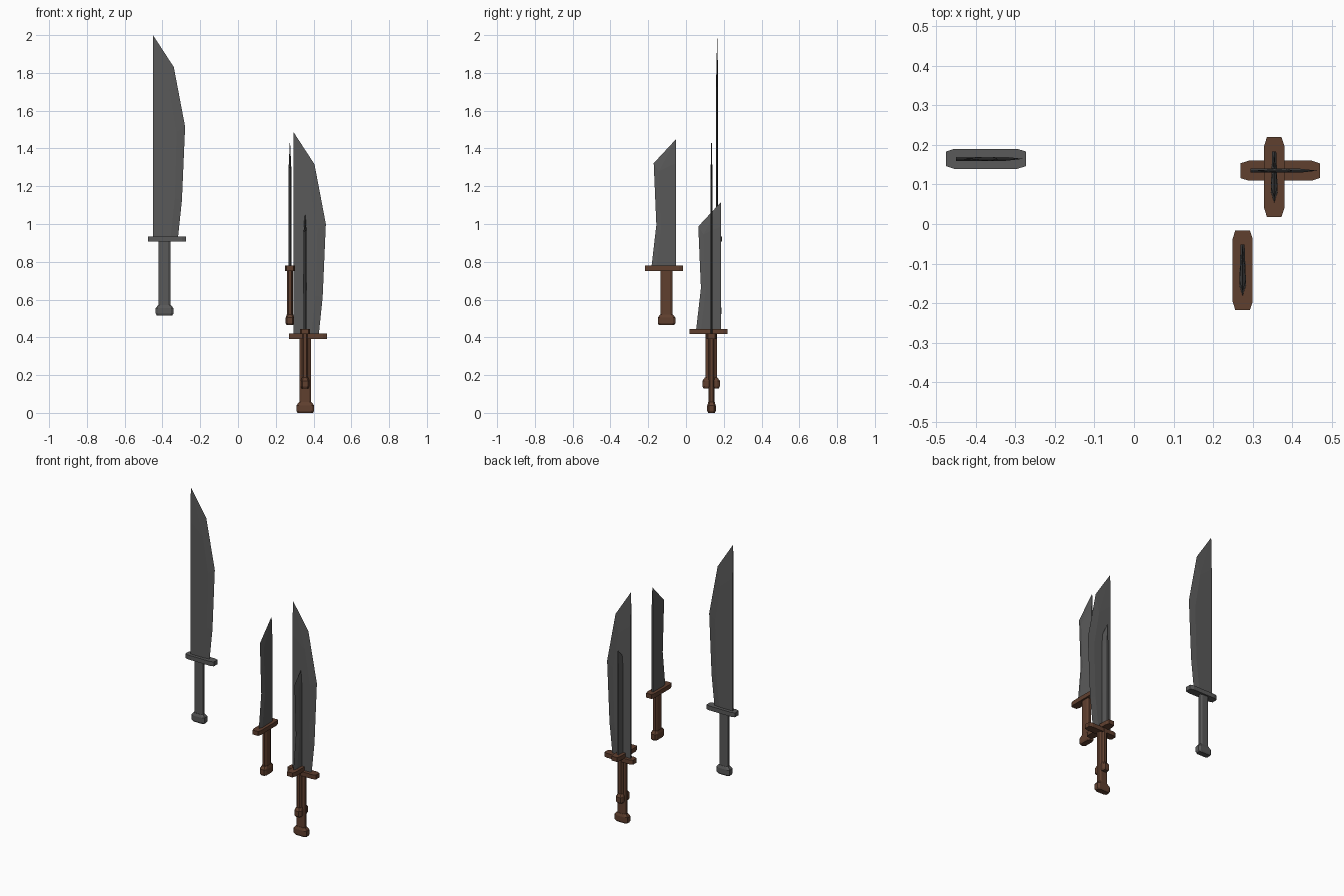
import bpy, bmesh, math

if "Cube" in bpy.data.objects:
    bpy.data.objects.remove(bpy.data.objects["Cube"])

def material(name, color):
    m = bpy.data.materials.new(name)
    m.diffuse_color = color
    m.use_nodes = True
    m.node_tree.nodes["Principled BSDF"].inputs["Base Color"].default_value = m.diffuse_color
    return m

STEEL = material("dark_steel", (0.10, 0.10, 0.10, 1))
WOOD = material("brown_wood", (0.115, 0.05, 0.028, 1))

def finish(bm, name, mat, loc, turn):
    bmesh.ops.recalc_face_normals(bm, faces=bm.faces)
    me = bpy.data.meshes.new(name)
    bm.to_mesh(me)
    bm.free()
    me.materials.append(mat)
    ob = bpy.data.objects.new(name, me)
    ob.location = loc
    ob.rotation_euler.z = turn
    bpy.context.collection.objects.link(ob)

def loft(name, sections, cu, cv, centre, mat, loc, turn):
    """Stack of chamfered rectangles: sections are (z, width, depth)."""
    bm = bmesh.new()
    rings = []
    for z, w, d in sections:
        a, b = w / 2, d / 2
        pts = [(a, b - cv), (a - cu, b), (cu - a, b), (-a, b - cv),
               (-a, cv - b), (cu - a, -b), (a - cu, -b), (a, cv - b)]
        rings.append([bm.verts.new((centre + x, y, z)) for x, y in pts])
    for r, s in zip(rings, rings[1:]):
        for i in range(8):
            j = (i + 1) % 8
            bm.faces.new((r[i], r[j], s[j], s[i]))
    bm.faces.new(rings[0])
    bm.faces.new(rings[-1])
    finish(bm, name, mat, loc, turn)

def blade(name, spine, rows, tip, t, ts, loc, turn):
    """Rows are (spine z, ridge u, ridge z, edge u, edge z); the tip is one point."""
    bm = bmesh.new()
    v = bm.verts.new
    point = v((spine, 0, tip))
    edge = [v((eu, 0, ez)) for _, _, _, eu, ez in rows]
    sides = []
    for s in (-1, 1):
        sp = [v((spine, s * ts, r[0])) for r in rows]
        ri = [v((r[1], s * t, r[2])) for r in rows]
        for i in range(len(rows) - 1):
            bm.faces.new((sp[i], ri[i], ri[i + 1], sp[i + 1]))
            bm.faces.new((ri[i], edge[i], edge[i + 1], ri[i + 1]))
        bm.faces.new((sp[-1], ri[-1], point))
        bm.faces.new((ri[-1], edge[-1], point))
        sides.append((sp, ri))
    (a, ra), (b, rb) = sides
    for i in range(len(rows) - 1):
        bm.faces.new((a[i], a[i + 1], b[i + 1], b[i]))
    bm.faces.new((a[-1], point, b[-1]))
    bm.faces.new((a[0], ra[0], edge[0], rb[0], b[0]))
    finish(bm, name, STEEL, loc, turn)

LONG = dict(spine=-0.075, tip=1.485, t=0.005, ts=0.005, rows=[
    (0.41, 0.018, 0.41, 0.057, 0.41),
    (0.62, 0.041, 0.62, 0.078, 0.61),
    (0.97, 0.050, 0.97, 0.095, 1.00),
    (1.27, 0.013, 1.195, 0.035, 1.316)])
SHORT = dict(spine=-0.065, tip=0.985, t=0.008, ts=0.005, rows=[
    (0.305, 0.040, 0.305, 0.066, 0.305),
    (0.53, 0.014, 0.53, 0.040, 0.53),
    (0.857, 0.026, 0.815, 0.054, 0.857)])

def sword(label, shape, guard_z, loc, turn, mat):
    off = -0.014
    # pommel
    loft(label + "_pommel", [(0, 0.082, 0.036), (0.01, 0.093, 0.045),
         (0.04, 0.093, 0.045), (0.057, 0.066, 0.034)],
         0.012, 0.008, off, mat, loc, turn)
    # grip
    loft(label + "_grip", [(0.05, 0.062, 0.03), (guard_z + 0.005, 0.062, 0.03)],
         0.012, 0.007, off, mat, loc, turn)
    # crossguard
    loft(label + "_guard", [(guard_z, 0.202, 0.051), (guard_z + 0.028, 0.202, 0.051)],
         0.022, 0.007, 0, mat, loc, turn)
    # blade
    blade(label + "_blade", loc=loc, turn=turn, **shape)

Q = -math.pi / 2
sword("grey_long_sword", LONG, 0.392, (-0.375, 0.165, 0.515), 0, STEEL)
sword("long_sword", LONG, 0.392, (0.37, 0.135, 0), 0, WOOD)
sword("front_short_sword", SHORT, 0.287, (0.275, -0.117, 0.465), Q, WOOD)
sword("rear_short_sword", SHORT, 0.287, (0.355, 0.119, 0.13), Q, WOOD)
